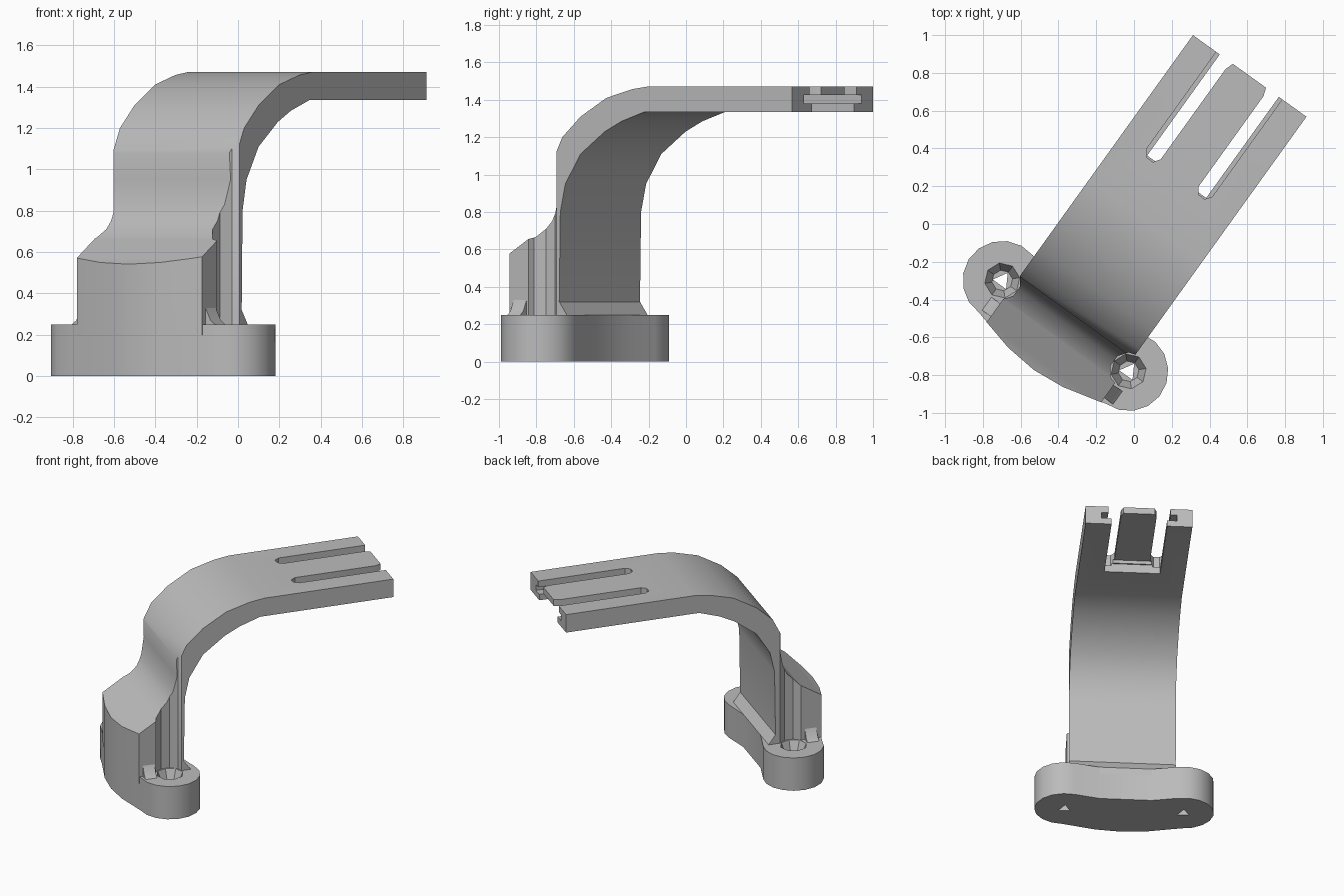
import bpy, bmesh, math
from mathutils import Vector

if "Cube" in bpy.data.objects:
    bpy.data.objects.remove(bpy.data.objects["Cube"], do_unlink=True)

TURN = math.radians(-35.7)      # whole bracket is turned about z
GREY = (0.5, 0.5, 0.5, 1)
LEFT, RIGHT = -0.33, 0.41       # sides of the arm
MID = 0.02                      # middle between the two bolt pads
PAD_Y, PAD_X, PAD_R = -0.65, 0.412, 0.21

mat = bpy.data.materials.new("plain grey")
mat.use_nodes = True
mat.diffuse_color = GREY
mat.node_tree.nodes["Principled BSDF"].inputs["Base Color"].default_value = GREY


def from_bmesh(name, bm):
    bmesh.ops.recalc_face_normals(bm, faces=bm.faces)
    mesh = bpy.data.meshes.new(name)
    bm.to_mesh(mesh)
    bm.free()
    mesh.materials.append(mat)
    ob = bpy.data.objects.new(name, mesh)
    bpy.context.collection.objects.link(ob)
    ob.rotation_euler.z = TURN
    return ob


def prism(name, pts, axis, lo, hi):
    """Extrude a 2D outline along the given axis from lo to hi."""
    place = {"x": lambda a, b: (lo, a, b),
             "y": lambda a, b: (a, lo, b),
             "z": lambda a, b: (a, b, lo)}[axis]
    step = Vector([(hi - lo) * (axis == k) for k in "xyz"])
    bm = bmesh.new()
    face = bm.faces.new([bm.verts.new(place(a, b)) for a, b in pts])
    out = bmesh.ops.extrude_face_region(bm, geom=[face])
    bmesh.ops.translate(bm, vec=step,
                        verts=[g for g in out["geom"] if isinstance(g, bmesh.types.BMVert)])
    return from_bmesh(name, bm)


def box(name, x, y, z):
    return prism(name, [(x[0], y[0]), (x[1], y[0]), (x[1], y[1]), (x[0], y[1])], "z", *z)


def cone(name, x, y, z, r1, r2, sides):
    bm = bmesh.new()
    bmesh.ops.create_cone(bm, cap_ends=True, segments=sides, radius1=r1, radius2=r2,
                          depth=z[1] - z[0])
    bmesh.ops.translate(bm, vec=(x, y, sum(z) / 2), verts=bm.verts)
    return from_bmesh(name, bm)


def combine(ob, tool, how="DIFFERENCE"):
    bpy.context.view_layer.update()
    mod = ob.modifiers.new("cut", "BOOLEAN")
    mod.operation, mod.solver, mod.object = how, "EXACT", tool
    bpy.context.view_layer.objects.active = ob
    bpy.ops.object.modifier_apply(modifier=mod.name)
    bpy.data.objects.remove(tool, do_unlink=True)


def arc(cx, start, end, n=9):
    angles = [math.radians(start + (end - start) * i / n) for i in range(n + 1)]
    return [(cx + PAD_R * math.cos(a), PAD_Y + PAD_R * math.sin(a)) for a in angles]


# Base: two round bolt pads, bulged front, slightly hollow back
bulge = [(MID - 0.18, -0.92), (MID, -0.937), (MID + 0.18, -0.92)]
outline = (arc(MID + PAD_X, -90, 105) + [(MID + 0.18, -0.49), (MID - 0.18, -0.49)]
           + arc(MID - PAD_X, 75, 270) + bulge)
base = prism("base", outline, "z", 0, 0.25)

# Arm: side profile with the arch outside, then inside, and the front fairing
outer = [(-1.0, 0.2), (-1.0, 0.525), (-0.94, 0.54), (-0.88, 0.57), (-0.72, 0.67),
         (-0.64, 0.75), (-0.6, 0.83), (-0.575, 0.95), (-0.58, 1.08), (-0.52, 1.2),
         (-0.4, 1.31), (-0.23, 1.41), (-0.06, 1.457), (0.05, 1.472), (0.994, 1.472)]
inner = [(0.994, 1.335), (0.02, 1.335), (-0.13, 1.285), (-0.24, 1.23), (-0.4, 1.11),
         (-0.5, 0.95), (-0.533, 0.8), (-0.54, 0.32), (-0.49, 0.25), (-0.49, 0.2)]
arm = prism("arm", outer + inner, "x", LEFT, RIGHT)
front = [(-0.45, -0.84), (MID - PAD_X, -0.862)] + bulge + [(MID + PAD_X, -0.862), (0.5, -0.84)]
combine(arm, prism("front_trim", front + [(0.5, 1.1), (-0.45, 1.1)], "z", 0, 2), "INTERSECT")

# Slots between the prongs, flared at the open ends
for a, b, tip_a, tip_b in ((-0.178, -0.085, 0, 0.025), (0.162, 0.252, -0.025, 0)):
    slot = [(a, 0.36), (a + 0.025, 0.325), (b - 0.025, 0.325), (b, 0.36), (b, 0.95),
            (b + tip_b, 1.02), (a + tip_a, 1.02), (a, 0.95)]
    combine(arm, prism("slot_cutter", slot, "z", 1.385, 1.6))

# Rail grooves inside the outer prongs and the recess under the middle one
combine(arm, box("groove_cutter", (-0.225, 0.3), (0.345, 1.1), (1.38, 1.425)))
combine(arm, box("recess_cutter", (-0.155, 0.23), (0.335, 1.1), (1.2, 1.4)))

# Bolt clearance through the arm, countersinks and holes in the base
for side in (-1, 1):
    x = MID + side * PAD_X
    combine(arm, cone("clearance_cutter", x, PAD_Y, (0.1, 1.3), 0.1, 0.1, 10))
    combine(base, cone("countersink_cutter", x, PAD_Y, (0.16, 0.26), 0.055, 0.098, 8))
    combine(base, cone("hole_cutter", x, PAD_Y, (-0.1, 0.2), 0.05, 0.05, 3))

# Small sloped fillets where the fairing ends meet the pads
for name, edge, side in (("left_fillet", LEFT, -1), ("right_fillet", RIGHT, 1)):
    slope = [(edge - side * 0.02, 0.24), (edge - side * 0.02, 0.33), (edge, 0.33),
             (edge + side * 0.03, 0.27), (edge + side * 0.07, 0.24)]
    prism(name, slope, "y", -0.84, -0.755)

# Smooth the curved runs, keep real edges sharp
for ob in bpy.context.scene.objects:
    ob.select_set(ob.type == "MESH" and mat.name in ob.data.materials)
bpy.context.view_layer.objects.active = arm
bpy.ops.object.shade_smooth_by_angle(angle=math.radians(32))
